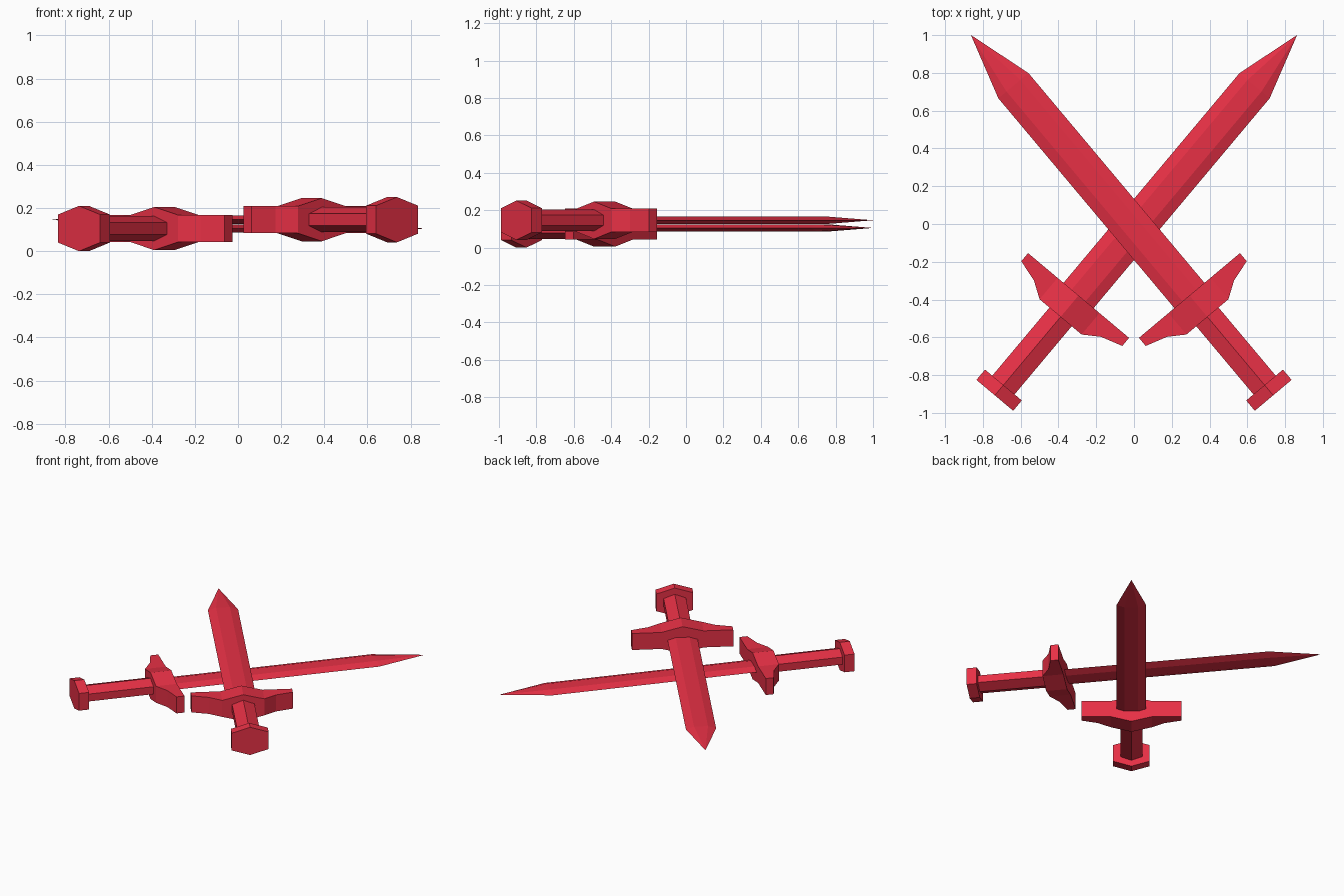
import bpy, bmesh
from math import radians
from mathutils import Matrix

if "Cube" in bpy.data.objects:
    bpy.data.objects.remove(bpy.data.objects["Cube"])

red = bpy.data.materials.new("red")
red.diffuse_color = (0.8, 0.03, 0.06, 1)
red.use_nodes = True
red.node_tree.nodes["Principled BSDF"].inputs["Base Color"].default_value = red.diffuse_color


def loft(name, rings, frame, tip=None):
    """Bridge equal-sized rings of points; close ends with a cap or a point."""
    bm = bmesh.new()
    vs = [[bm.verts.new(p) for p in ring] for ring in rings]
    n = len(vs[0])
    for a, b in zip(vs, vs[1:]):
        for i in range(n):
            j = (i + 1) % n
            bm.faces.new((a[i], a[j], b[j], b[i]))
    bm.faces.new(vs[0])
    if tip:
        t = bm.verts.new(tip)
        for i in range(n):
            bm.faces.new((vs[-1][i], vs[-1][(i + 1) % n], t))
    else:
        bm.faces.new(vs[-1])
    bm.transform(frame)
    bmesh.ops.recalc_face_normals(bm, faces=bm.faces)
    me = bpy.data.meshes.new(name)
    bm.to_mesh(me)
    bm.free()
    me.materials.append(red)
    ob = bpy.data.objects.new(name, me)
    bpy.context.collection.objects.link(ob)
    return ob


def hexagon(w, side, h):
    """Ridge on top and bottom, upright faces at the sides."""
    return [(0, h), (w, side), (w, -side), (0, -h), (-w, -side), (-w, side)]


def along(section, y):
    return [(x, y, z) for x, z in section]


def sword(prefix, side, z):
    # Local y runs from the pommel end (0) to the tip (2.49)
    frame = (Matrix.Translation((side * 0.737, -0.907, z))
             @ Matrix.Rotation(radians(40 * side), 4, 'Z'))

    # Pommel and grip: hexagonal prisms
    pommel = hexagon(0.127, 0.065, 0.105)
    loft(prefix + "_pommel", [along(pommel, 0), along(pommel, 0.071)], frame)
    grip = hexagon(0.077, 0.028, 0.058)
    loft(prefix + "_grip", [along(grip, 0.05), along(grip, 0.57)], frame)

    # Crossguard: flat front, stepped back, thick in the middle
    half = [(0.145, 0.542, 0.0625), (0.232, 0.599, 0.0625), (0.349, 0.634, 0.0625)]
    stations = ([(-x, y, h) for x, y, h in reversed(half)]
                + [(0, 0.542, 0.1)] + half)
    loft(prefix + "_crossguard",
         [[(x, y, -h), (x, 0.69, -h), (x, 0.69, h), (x, y, h)]
          for x, y, h in stations], frame)

    # Blade: flat centre with bevelled edges, running to a point
    w, f, t = 0.104, 0.048, 0.019
    blade = [(-w, 0), (-f, t), (f, t), (w, 0), (f, -t), (-f, -t)]
    loft(prefix + "_blade", [along(blade, 0.6), along(blade, 2.14)], frame,
         tip=(0, 2.49, 0))


sword("upper_sword", 1, 0.146)
sword("lower_sword", -1, 0.105)
